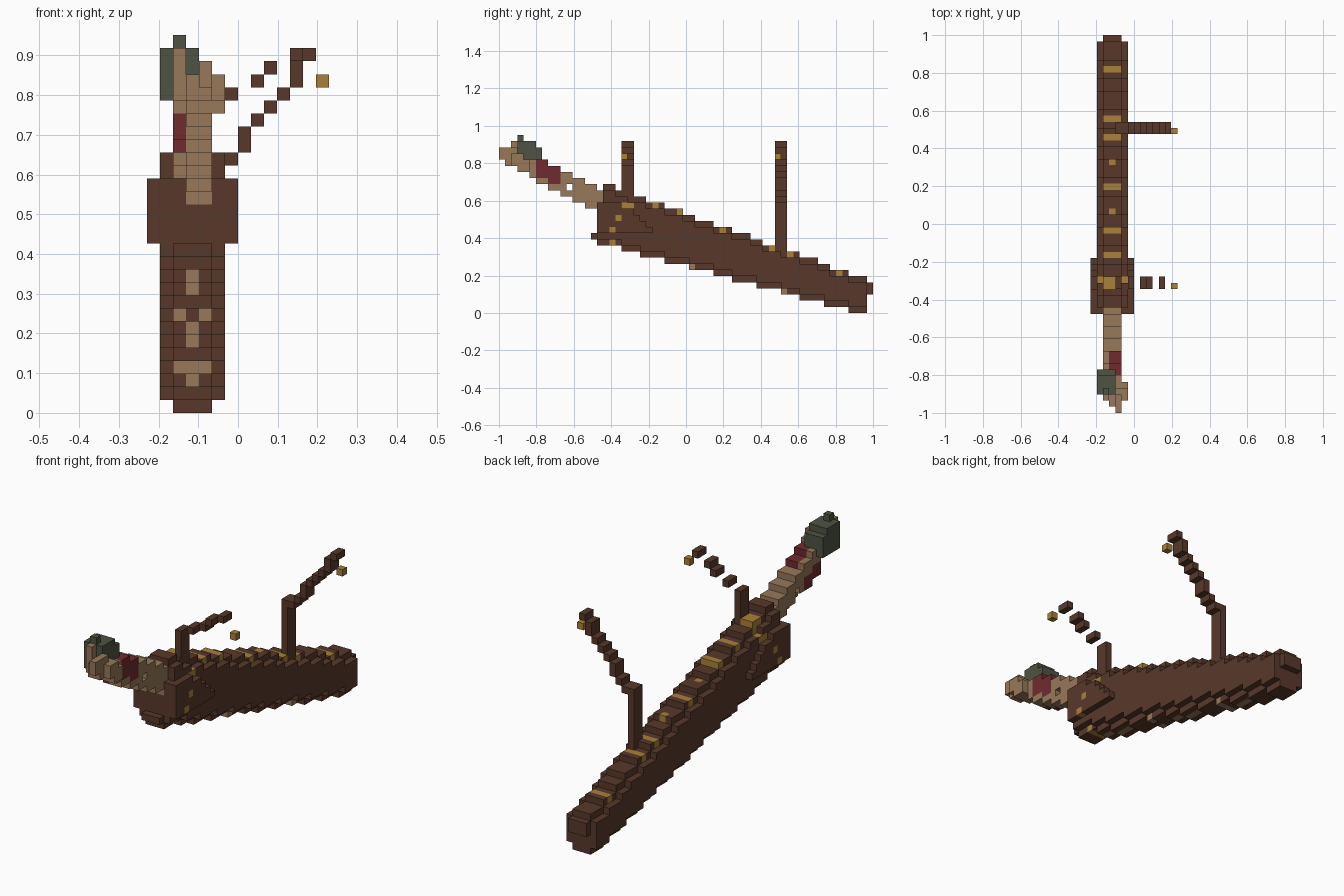
import bpy, bmesh
from mathutils import Vector

V = 2 / 61                                   # edge of one block
ORIGIN = Vector((-7 * V, -1.0, 0.0))

cube = bpy.data.objects.get("Cube")
if cube:
    bpy.data.objects.remove(cube, do_unlink=True)


def make_material(name, rgb):
    mat = bpy.data.materials.new(name)
    mat.use_nodes = True
    mat.diffuse_color = (*rgb, 1)
    mat.node_tree.nodes["Principled BSDF"].inputs["Base Color"].default_value = (*rgb, 1)
    return mat


MATS = {
    "brown": make_material("dark brown wood", (0.098, 0.04, 0.023)),
    "gold": make_material("dull gold", (0.4, 0.22, 0.04)),
    "tan": make_material("pale tan", (0.31, 0.19, 0.1)),
    "green": make_material("moss green", (0.075, 0.087, 0.055)),
    "red": make_material("dark red", (0.16, 0.024, 0.028)),
}
blocks = {}                                  # cell -> (part, colour)


def put(part, colour, xs, ys, zs):
    for i in xs:
        for j in ys:
            for k in zs:
                blocks[i, j, k] = (part, colour)


def one(n):
    return range(n, n + 1)


def mid_y(j):
    return -1 + (j + 0.5) * V


def top(j):
    return 17 if j == 16 else int((0.545 - 0.364 * mid_y(j)) / V - 0.9)


def bottom(j):
    return 3 if j == 60 else max(0, round((0.249 - 0.27 * mid_y(j)) / V))


INNER, PAIR, OUTER = range(2, 5), range(3, 5), (1, 5)

# Sloping neck of tan strands with a red band
for j in range(6, 18):
    low = round((0.3 - 0.5 * mid_y(j)) / V)
    put("neck", "tan", PAIR, one(j), range(low, low + 4))
    put("neck", "tan", one(2), one(j), range(low + 1, low + 4))
    if j <= 9:
        put("red_band", "red", PAIR, one(j), range(low + 1, low + 4))
        put("red_band", "red", one(2), one(j), range(low, low + 2))
for i in INNER:
    blocks.pop((i, 11, 20), None)

# Tip of the neck
put("neck_tip", "tan", one(4), one(0), range(25, 27))
for j in range(1, 6):
    low = 24 - (j - 1) // 2
    high = 26 if j < 3 else 25 if j == 3 else 24
    put("neck_tip", "tan", one(4), one(j), range(low, high + 1))
    put("neck_tip", "tan", one(3), one(j), range(low, min(high, 25) + 1))
    if 2 <= j <= 4:
        put("neck_tip", "tan", one(5), one(j), range(low, min(high, 25) + 1))
put("neck_tip", "tan", one(2), range(2, 4), range(24, 28))

# Sloping green tuft beside the tip
put("green_tuft", "green", one(2), one(3), one(28))
for j in range(3, 7):
    high = 27 if j < 6 else 26
    put("green_tuft", "green", one(1), one(j), range(24, high + 1))
    put("green_tuft", "green", one(3), one(j), range(26 if j == 3 else 25, high + 1))
    if j > 3:
        put("green_tuft", "green", one(2), one(j), range(24, high + 1))

# Long tapering body with chamfered ridges above and below
for j in range(16, 61):
    hi, lo = top(j), bottom(j)
    put("body", "brown", INNER, one(j), range(lo, hi + 1))
    if j < 60:
        put("body", "brown", OUTER, one(j), range(lo + 1, hi + (j == 16)))
        # Pale inlays under the body: studs, and bars on the first row of a step
        if lo in (2, 5, 6, 9, 10):
            put("belly_inlay", "tan", one(3), one(j), one(lo))
        elif lo in (3, 7) and bottom(j - 1) > lo:
            put("belly_inlay", "tan", INNER if lo == 3 else (2, 4), one(j), one(lo))
put("front_lip", "brown", INNER, one(15), one(12))
put("neck_socket", "tan", PAIR, one(16), range(16, 18))

# Wide cheeks narrowing to the back
for j in range(16, 25):
    high = 17 if j < 20 else 16 if j < 22 else 37 - j
    put("cheeks", "brown", (0, 6), one(j), range(13, high + 1))

# Gold bars and studs
for j in (25, 29, 36, 44, 47, 55):
    put("gold_bars", "gold", INNER, one(j), one(top(j)))
for j in (32, 40):
    put("gold_studs", "gold", one(3), one(j), one(top(j)))
put("gold_bars", "gold", range(2, 4), range(20, 22), one(top(20)))
put("gold_bars", "gold", range(2, 4), one(21), one(top(21)))
put("gold_bars", "gold", INNER, one(18), one(bottom(18)))
put("cheek_studs", "gold", OUTER, range(20, 22), one(17))
put("cheek_studs", "gold", (0, 6), one(19), one(15))
put("cheek_studs", "gold", (0, 6), one(18), one(13))

# Two posts with stepped arms, each ending in a hanging gold bead
ARMS = {
    "front": (20, 23, ((6, 24), (8, 25), (9, 26), (11, 27))),
    "rear": (45, 18, ((5, 18), (6, 19), (7, 20), (7, 21), (8, 22), (9, 23), (10, 24),
                      (11, 25), (11, 26), (12, 27))),
}
for name, (j, height, steps) in ARMS.items():
    ys = range(j, j + 2)
    put(name + "_post", "brown", one(4), ys, range(top(j), height + 1))
    for i, k in steps:
        put(name + "_arm", "brown", one(i), ys, one(k))
    put(name + "_bead", "gold", one(13), one(j), one(25))


# Turn each part's blocks into a mesh of its exposed faces
def build(part):
    bm = bmesh.new()
    verts = {}

    def corner(c):
        if c not in verts:
            verts[c] = bm.verts.new(ORIGIN + Vector(c) * V)
        return verts[c]

    used = []
    for cell, (owner, colour) in blocks.items():
        if owner != part:
            continue
        if colour not in used:
            used.append(colour)
        for axis in range(3):
            for side in (0, 1):
                near = list(cell)
                near[axis] += 2 * side - 1
                if tuple(near) in blocks:
                    continue
                u, w = (axis + 1) % 3, (axis + 2) % 3
                ring = []
                for a, b in ((0, 0), (1, 0), (1, 1), (0, 1)):
                    p = list(cell)
                    p[axis] += side
                    p[u] += a
                    p[w] += b
                    ring.append(corner(tuple(p)))
                face = bm.faces.new(ring if side else ring[::-1])
                face.material_index = used.index(colour)
    mesh = bpy.data.meshes.new(part)
    bm.to_mesh(mesh)
    bm.free()
    for colour in used:
        mesh.materials.append(MATS[colour])
    bpy.context.collection.objects.link(bpy.data.objects.new(part, mesh))


for part in dict.fromkeys(owner for owner, _ in blocks.values()):
    build(part)
